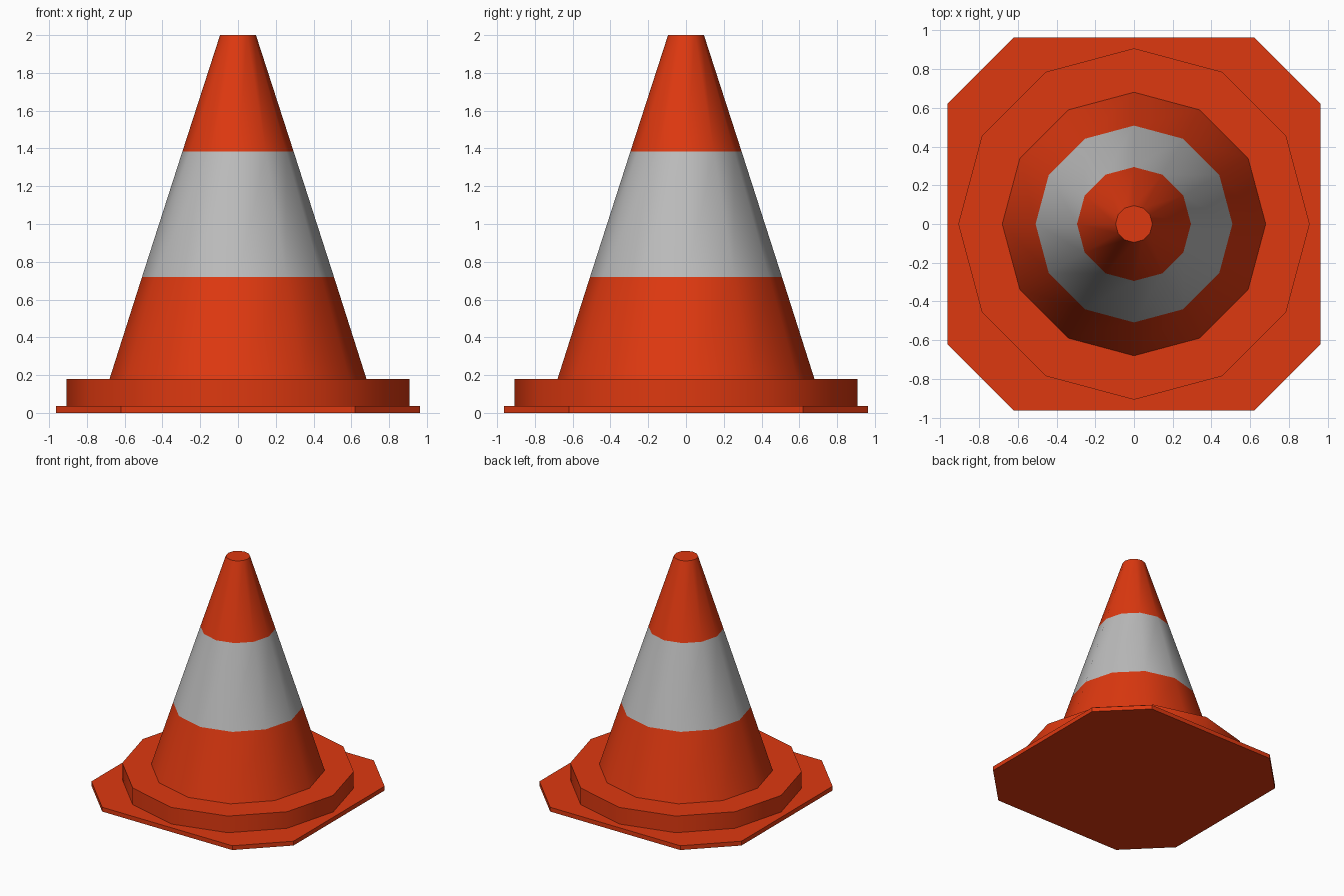
import bpy, bmesh
from math import cos, sin, pi, radians

if "Cube" in bpy.data.objects:
    bpy.data.objects.remove(bpy.data.objects["Cube"])


def material(name, color):
    m = bpy.data.materials.new(name)
    m.diffuse_color = (*color, 1)
    m.use_nodes = True
    m.node_tree.nodes["Principled BSDF"].inputs["Base Color"].default_value = m.diffuse_color
    return m


ORANGE = material("orange", (0.73, 0.04, 0.005))
WHITE = material("reflective_grey", (0.5, 0.5, 0.5))


def circle(r, n=12):
    return [(r * cos(2 * pi * i / n), r * sin(2 * pi * i / n)) for i in range(n)]


def loft(name, sections, band=None, bottom=False, smooth=True):
    """Stack (z, outline) sections into a skin; strip number 'band' is grey."""
    bm = bmesh.new()
    rings = [[bm.verts.new((x, y, z)) for x, y in pts] for z, pts in sections]
    for k, (a, b) in enumerate(zip(rings, rings[1:])):
        for i in range(len(a)):
            j = (i + 1) % len(a)
            f = bm.faces.new((a[i], a[j], b[j], b[i]))
            f.material_index = int(k == band)
    bm.faces.new(rings[-1])
    if bottom:
        bm.faces.new(rings[0][::-1])
    mesh = bpy.data.meshes.new(name)
    bm.to_mesh(mesh)
    bm.free()
    mesh.materials.append(ORANGE)
    if band is not None:
        mesh.materials.append(WHITE)
    ob = bpy.data.objects.new(name, mesh)
    bpy.context.collection.objects.link(ob)
    if smooth:
        bpy.ops.object.select_all(action='DESELECT')
        ob.select_set(True)
        bpy.context.view_layer.objects.active = ob
        bpy.ops.object.shade_smooth_by_angle(angle=radians(40))
    return ob


# Square foot plate with chamfered corners
h, c = 0.963, 0.62
plate = [(h, -c), (h, c), (c, h), (-c, h), (-h, c), (-h, -c), (-c, -h), (c, -h)]
loft("foot_plate", [(0, plate), (0.037, plate)], bottom=True, smooth=False)

# Raised twelve-sided collar
loft("base_collar", [(0.037, circle(0.907)), (0.18, circle(0.907))])

# Tapered cone with a grey middle band
profile = [(0.18, 0.68), (0.72, 0.508), (1.385, 0.294), (2.0, 0.095)]
loft("cone", [(z, circle(r)) for z, r in profile], band=1)
